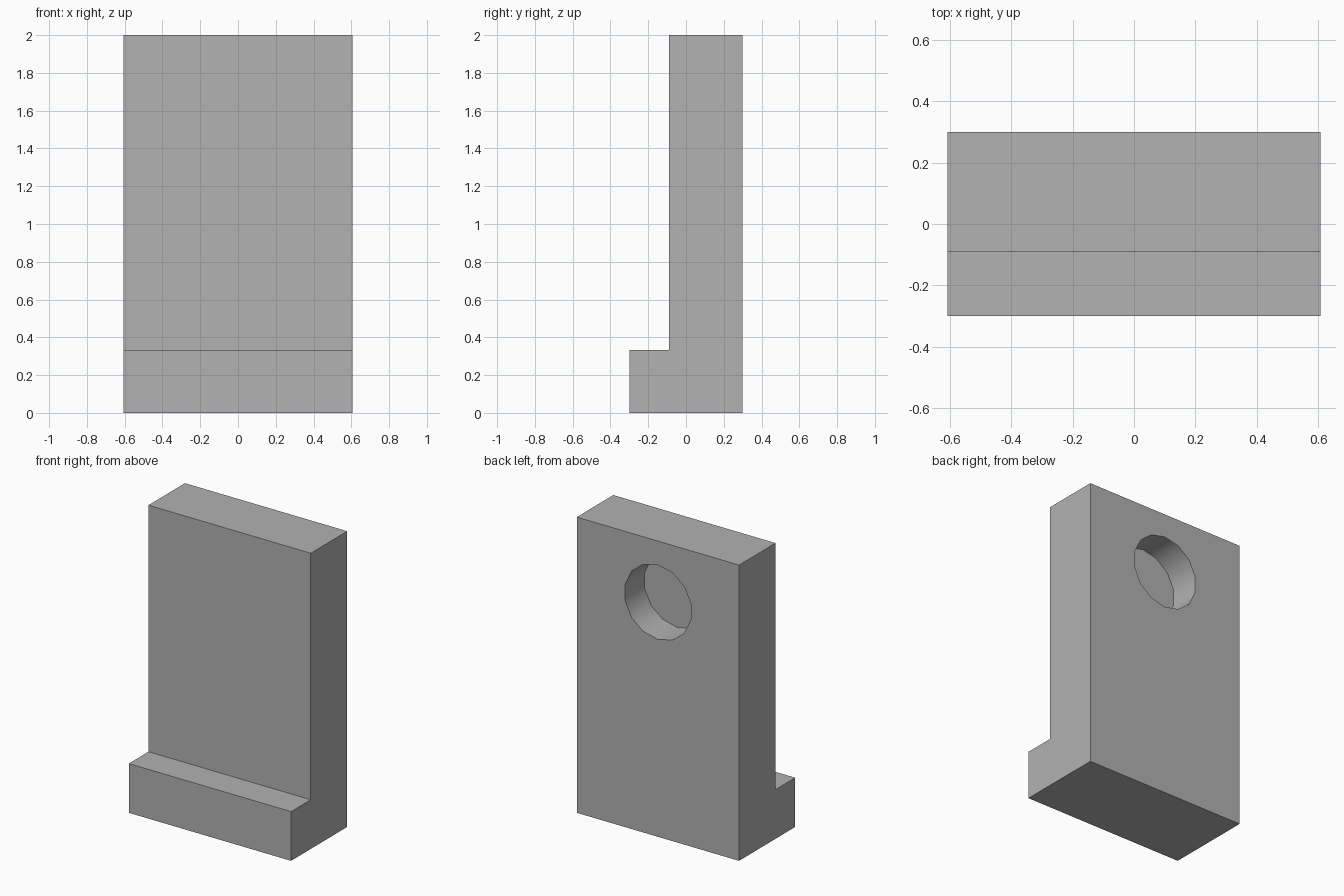
import bpy
import bmesh
from math import pi, radians
from mathutils import Matrix

cube = bpy.data.objects.get("Cube")
if cube:
    bpy.data.objects.remove(cube, do_unlink=True)

HALF_WIDTH = 0.607
BACK = 0.3
HOLE_Z, HOLE_RADIUS, HOLE_DEPTH, HOLE_SIDES = 1.587, 0.252, 0.21, 14

grey = bpy.data.materials.new("plain grey")
grey.use_nodes = True
colour = (0.445, 0.445, 0.445, 1)
grey.diffuse_color = colour
grey.node_tree.nodes["Principled BSDF"].inputs["Base Color"].default_value = colour


def make_object(name, bm):
    bmesh.ops.recalc_face_normals(bm, faces=bm.faces)
    mesh = bpy.data.meshes.new(name)
    bm.to_mesh(mesh)
    bm.free()
    mesh.materials.append(grey)
    obj = bpy.data.objects.new(name, mesh)
    bpy.context.collection.objects.link(obj)
    return obj


# Upright slab with a front step: side profile (y, z) extruded across x
profile = [(-0.3, 0), (BACK, 0), (BACK, 2), (-0.09, 2), (-0.09, 0.333), (-0.3, 0.333)]
bm = bmesh.new()
side = bm.faces.new([bm.verts.new((-HALF_WIDTH, y, z)) for y, z in profile])
swept = bmesh.ops.extrude_face_region(bm, geom=[side])["geom"]
bmesh.ops.translate(bm, vec=(2 * HALF_WIDTH, 0, 0),
                    verts=[v for v in swept if isinstance(v, bmesh.types.BMVert)])
slab = make_object("stepped_slab", bm)

# Cutter for the blind round hole in the back, one vertex pointing up
bm = bmesh.new()
bmesh.ops.create_cone(bm, cap_ends=True, segments=HOLE_SIDES, radius1=HOLE_RADIUS,
                      radius2=HOLE_RADIUS, depth=2 * HOLE_DEPTH,
                      matrix=Matrix.Translation((0, BACK, HOLE_Z)) @ Matrix.Rotation(pi / 2, 4, "X"))
cutter = make_object("hole_cutter", bm)
cutter.hide_render = True

# Cut the hole, then drop the cutter
cut = slab.modifiers.new("back_hole", "BOOLEAN")
cut.operation = "DIFFERENCE"
cut.solver = "EXACT"
cut.object = cutter
bpy.ops.object.select_all(action="DESELECT")
slab.select_set(True)
bpy.context.view_layer.objects.active = slab
bpy.ops.object.modifier_apply(modifier=cut.name)
bpy.data.objects.remove(cutter, do_unlink=True)

# Round hole wall, crisp edges elsewhere
bpy.ops.object.shade_smooth_by_angle(angle=radians(30))
